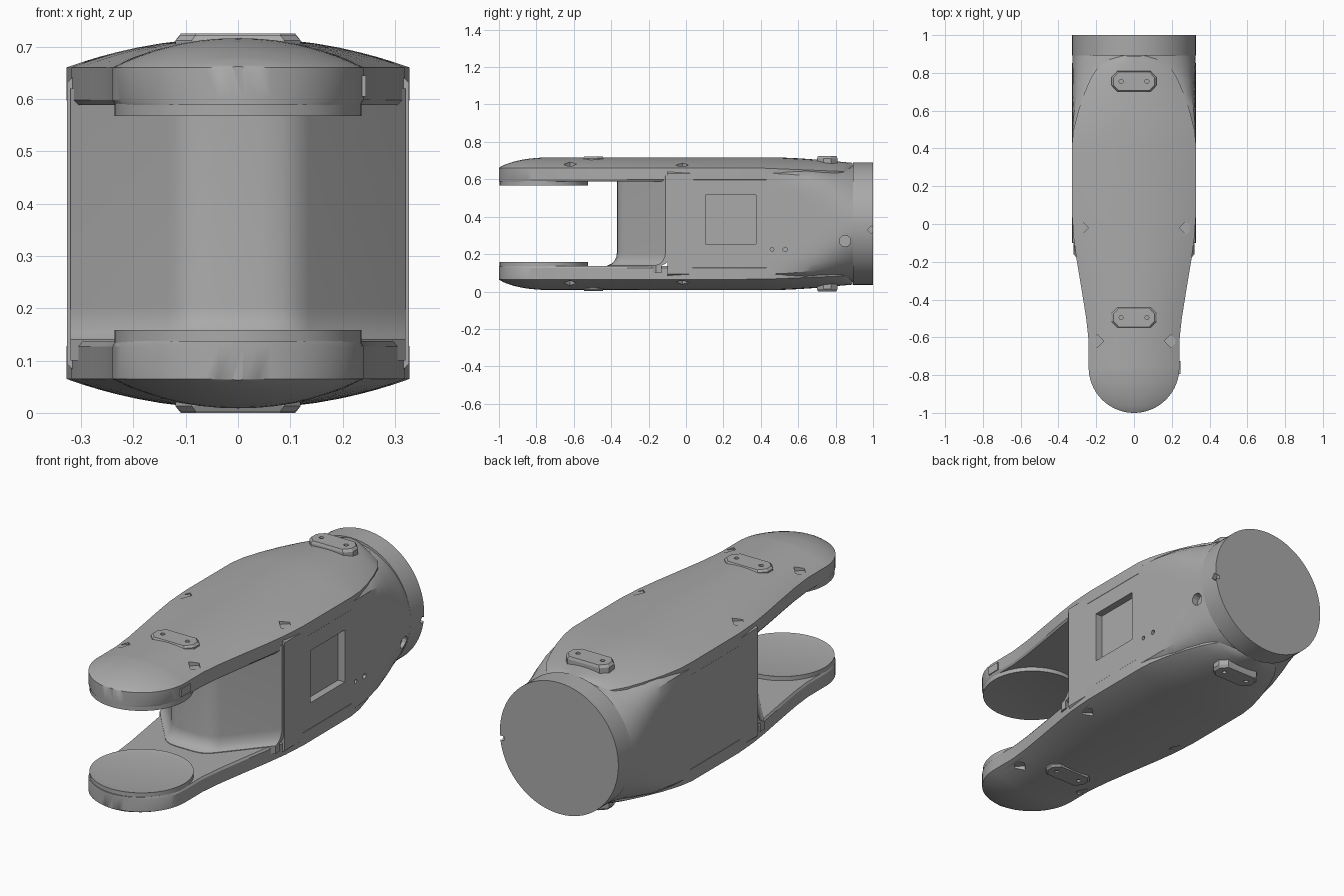
import bpy, bmesh, math
from mathutils import Matrix

if "Cube" in bpy.data.objects:
    bpy.data.objects.remove(bpy.data.objects["Cube"], do_unlink=True)

MID = 0.3625          # height of the symmetry plane
SIDES = {"upper": 1, "lower": -1}

grey = bpy.data.materials.new("satin_grey")
grey.use_nodes = True
grey.diffuse_color = (0.4, 0.4, 0.4, 1)
grey.node_tree.nodes["Principled BSDF"].inputs["Base Color"].default_value = (0.4, 0.4, 0.4, 1)


def finish(name, bm, smooth=28):
    bmesh.ops.remove_doubles(bm, verts=bm.verts, dist=0.0004)
    bmesh.ops.recalc_face_normals(bm, faces=bm.faces)
    me = bpy.data.meshes.new(name)
    bm.to_mesh(me)
    bm.free()
    ob = bpy.data.objects.new(name, me)
    bpy.context.collection.objects.link(ob)
    me.materials.append(grey)
    shade(ob, smooth)
    return ob


def shade(ob, angle=28):
    bpy.ops.object.select_all(action='DESELECT')
    ob.select_set(True)
    bpy.context.view_layer.objects.active = ob
    bpy.ops.object.shade_smooth_by_angle(angle=math.radians(angle))


def loft(name, rings, smooth=28):
    bm = bmesh.new()
    rows = [[bm.verts.new(p) for p in ring] for ring in rings]
    for a, b in zip(rows, rows[1:]):
        for i in range(len(a)):
            j = (i + 1) % len(a)
            bm.faces.new((a[i], a[j], b[j], b[i]))
    bm.faces.new(rows[0])
    bm.faces.new(rows[-1])
    return finish(name, bm, smooth)


def interp(table, y):
    for (y0, v0), (y1, v1) in zip(table, table[1:]):
        if y <= y1:
            return v0 + (v1 - v0) * max(0, (y - y0) / (y1 - y0))
    return table[-1][1]


def cutter(bm, centre, radius, depth, axis='Z', tip=1.0, segments=12):
    m = Matrix.Translation(centre)
    if axis == 'X':
        m = m @ Matrix.Rotation(math.pi / 2, 4, 'Y')
    bmesh.ops.create_cone(bm, cap_ends=True, segments=segments, radius1=radius * tip,
                          radius2=radius, depth=depth, matrix=m)


def carve(ob, bm):
    tool = finish("cutter", bm)
    tool.hide_render = True
    mod = ob.modifiers.new("carve", 'BOOLEAN')
    mod.operation, mod.solver, mod.object = 'DIFFERENCE', 'EXACT', tool
    bpy.context.view_layer.objects.active = ob
    bpy.ops.object.modifier_apply(modifier=mod.name)
    bpy.data.objects.remove(tool, do_unlink=True)
    shade(ob)


# Fork plates: crowned, tapered tongues with a round front end
NOSE_Y, NOSE_R = -0.76, 0.24
WIDTH = [(-0.76, .24), (-.62, .24), (-.5, .253), (-.35, .277), (-.2, .302), (-.08, .319), (.05, .328),
         (.42, .328), (.5, .32), (.6, .295), (.7, .26), (.78, .225), (.84, .185), (.875, .14), (.89, .1)]
CROWN = [(-1, .662), (-.97, .678), (-.92, .695), (-.86, .708), (-.78, .716), (.5, .717), (.65, .71), (.89, .688)]
RIM = [(-1, .66), (.4, .66), (.89, .64)]
stations = [NOSE_Y - NOSE_R * math.cos(math.radians(a)) for a in range(3, 90, 6)] + [y for y, _ in WIDTH]


def plate_ring(y, s):
    w = math.sqrt(max(0, NOSE_R ** 2 - (y - NOSE_Y) ** 2)) if y < NOSE_Y else interp(WIDTH, y)
    top, rim = interp(CROWN, y), interp(RIM, y)
    ring = []
    for i in range(21):
        u = -math.cos(math.pi * i / 20)
        ring.append((u * w, y, rim + (top - rim) * (1 - abs(u) ** 2.1)))
    ring += [(w, y, .598), (w * .975, y, .588), (-w * .975, y, .588), (-w, y, .598)]
    return [(x, y, MID + s * (z - MID)) for x, y, z in ring]


for side, s in SIDES.items():
    plate = loft(side + "_fork_plate", [plate_ring(y, s) for y in stations])
    # Shallow wedge-shaped pockets along both edges
    bm = bmesh.new()
    for x, y, z in ((.275, -.02, .70), (.195, -.62, .70)):
        for m in (1, -1):
            cutter(bm, (m * x, y, MID + s * (z - MID)), .035, .06, segments=4)
    carve(plate, bm)

    # Round bearing pad on the inside of the fork
    bm = bmesh.new()
    bmesh.ops.create_cone(bm, cap_ends=True, segments=48, radius1=.236, radius2=.236, depth=.04,
                          matrix=Matrix.Translation((0, NOSE_Y, MID + s * (.587 - MID))))
    inner = [f for f in bm.faces if f.normal.z * s < -.9]
    bmesh.ops.inset_region(bm, faces=inner, thickness=.03)
    bmesh.ops.translate(bm, verts=list({v for f in inner for v in f.verts}), vec=(0, 0, s * .006))
    finish(side + "_bearing_pad", bm)

    # Small stop tab beside the nose
    bm = bmesh.new()
    bmesh.ops.create_cube(bm, size=1, matrix=Matrix.Translation((.235, NOSE_Y, MID + s * (.625 - MID)))
                          @ Matrix.Diagonal((.02, .07, .04, 1)))
    if s > 0:
        finish("stop_tab", bm)
    else:
        bm.free()

    # Screw bosses with two holes each
    for end, cy, top in (("rear", .755, .725), ("front", -.495, .722)):
        rings = []
        for z, k in ((.68, 1.04), (.712, 1.04), (top, .95)):
            rings.append([(x * k, cy + y * k, MID + s * (z - MID)) for x, y in
                          ((.115, .02), (.085, .052), (-.085, .052), (-.115, .02),
                           (-.115, -.02), (-.085, -.052), (.085, -.052), (.115, -.02))])
        boss = loft(side + "_" + end + "_boss", rings, 15)
        bm = bmesh.new()
        for m in (1, -1):
            cutter(bm, (m * .068, cy, MID + s * (.73 - MID)), .011, .04)
        carve(boss, bm)

# Main housing: rounded box blending to a circle at the rear
SQUARE = [(-.1, 40), (.35, 40), (.5, 18), (.6, 9), (.7, 5), (.8, 3), (.895, 2)]
HEIGHT = [(-.1, .297), (.6, .297), (.8, .3), (.895, .313)]


def housing_ring(y):
    n, h = interp(SQUARE, y), interp(HEIGHT, y)
    ring = []
    for i in range(64):
        a = math.tau * (i + .5) / 64
        c, d = math.cos(a), math.sin(a)
        r = (abs(c) ** n + abs(d) ** n) ** (-1 / n)
        ring.append((.327 * r * c, y, MID + h * r * d))
    return ring


ys = [-.1, .1, .3] + [.4 + .045 * i for i in range(12)]
housing = loft("housing", [housing_ring(y) for y in ys], 35)

# Rectangular pocket and screw holes on the left side
bm = bmesh.new()
bmesh.ops.create_cube(bm, size=1, matrix=Matrix.Translation((.34, .24, .385))
                      @ Matrix.Diagonal((.1, .27, .26, 1)))
for y, z, r in ((.53, .225, .012), (.46, .225, .01), (.85, .27, .03)):
    cutter(bm, (.32, y, z), r, .06, 'X')
carve(housing, bm)

# Chamfered web between the fork plates, flared at its foot
plan = [(.32, -.08), (.32, -.11), (.135, -.33), (.115, -.35), (.085, -.365), (.045, -.37)]
plan += [(-x, y) for x, y in reversed(plan)]
flare = [(.1, .05), (.14, .05), (.148, .03), (.163, .014), (.185, .003), (.205, 0), (.62, 0)]
loft("fork_web", [[(x, y - off, z) for x, y in plan] for z, off in flare], 35)

# Rear mounting collar
bm = bmesh.new()
bmesh.ops.create_cone(bm, cap_ends=True, segments=72, radius1=.327, radius2=.327, depth=.107,
                      matrix=Matrix.Translation((0, .9465, MID)) @ Matrix.Rotation(math.pi / 2, 4, 'X'))
collar = finish("rear_collar", bm)
bm = bmesh.new()
cutter(bm, (.33, .99, .33), .02, .05, 'X', segments=4)
carve(collar, bm)
